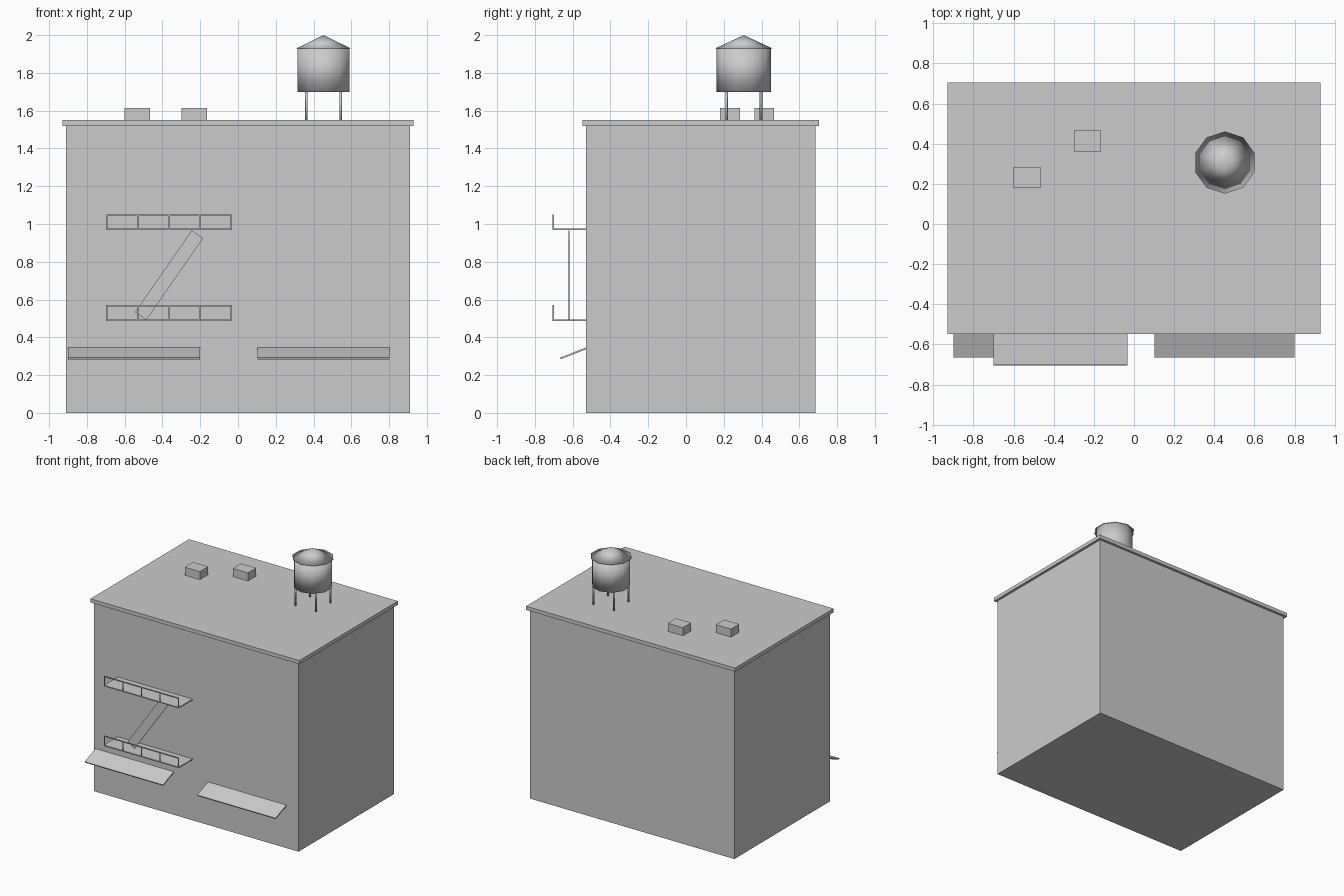
import bpy, math

if "Cube" in bpy.data.objects:
    bpy.data.objects.remove(bpy.data.objects["Cube"], do_unlink=True)

COLOUR = (0.6, 0.6, 0.6, 1)
grey = bpy.data.materials.new("plain grey")
grey.use_nodes = True
grey.diffuse_color = COLOUR
grey.node_tree.nodes["Principled BSDF"].inputs["Base Color"].default_value = COLOUR


def finish(name):
    obj = bpy.context.object
    obj.name = name
    obj.data.materials.append(grey)
    return obj


def box(name, x, y, z):
    """Box from (low, high) ranges on each axis."""
    ranges = (x, y, z)
    bpy.ops.mesh.primitive_cube_add(size=1, location=[(a + b) / 2 for a, b in ranges])
    obj = finish(name)
    obj.scale = [b - a for a, b in ranges]
    return obj


def turned_box(name, centre, size, rotation):
    bpy.ops.mesh.primitive_cube_add(size=1, location=centre, rotation=rotation)
    obj = finish(name)
    obj.scale = size
    return obj


def cone(name, sides, r1, r2, x, y, low, high):
    bpy.ops.mesh.primitive_cone_add(vertices=sides, radius1=r1, radius2=r2,
                                    depth=high - low, location=(x, y, (low + high) / 2))
    finish(name)
    bpy.ops.object.shade_smooth()


# Building block and overhanging roof slab
WALL, ROOF = -0.53, 1.55
box("building_body", (-0.91, 0.91), (WALL, 0.685), (0, 1.52))
box("roof_slab", (-0.93, 0.93), (-0.548, 0.705), (1.52, ROOF))

# Rooftop vents
for i, (x, y) in enumerate([(-0.6, 0.18), (-0.3, 0.362)]):
    box(f"roof_vent_{i + 1}", (x, x + 0.135), (y, y + 0.105), (ROOF, 1.615))

# Water tank on four legs
TX, TY = 0.453, 0.306
for sx in (-1, 1):
    for sy in (-1, 1):
        cone("tank_leg", 8, 0.007, 0.007, TX + sx * 0.091, TY + sy * 0.091, ROOF, 1.71)
cone("tank_barrel", 10, 0.144, 0.144, TX, TY, 1.70, 1.93)
cone("tank_roof", 10, 0.155, 0, TX, TY, 1.928, 2.0)

# Fire escape landings with front railings
LEFT, RIGHT, FRONT, BAR = -0.7, -0.033, -0.706, 0.008
for level, floor in (("lower", 0.487), ("upper", 0.968)):
    top = floor + 0.083
    rail_y = (FRONT, FRONT + 0.006)
    box(f"{level}_landing", (LEFT, RIGHT), (FRONT, WALL), (floor, floor + 0.008))
    box(f"{level}_handrail", (LEFT, RIGHT), rail_y, (top - BAR, top))
    for i in range(5):
        x = LEFT + (RIGHT - LEFT - BAR) * i / 4
        box(f"{level}_rail_post", (x, x + BAR), rail_y, (floor, top))

# Sloping ladder between the landings
turned_box("fire_escape_stair", (-0.365, -0.62, 0.729), (0.073, 0.006, 0.527),
           (0, math.radians(34.8), 0))

# Tilted awnings over the shop fronts
for side, x in (("right", -0.55), ("left", 0.452)):
    turned_box(f"{side}_awning", (x, -0.594, 0.316), (0.698, 0.152, 0.009),
               (math.radians(21.5), 0, 0))
